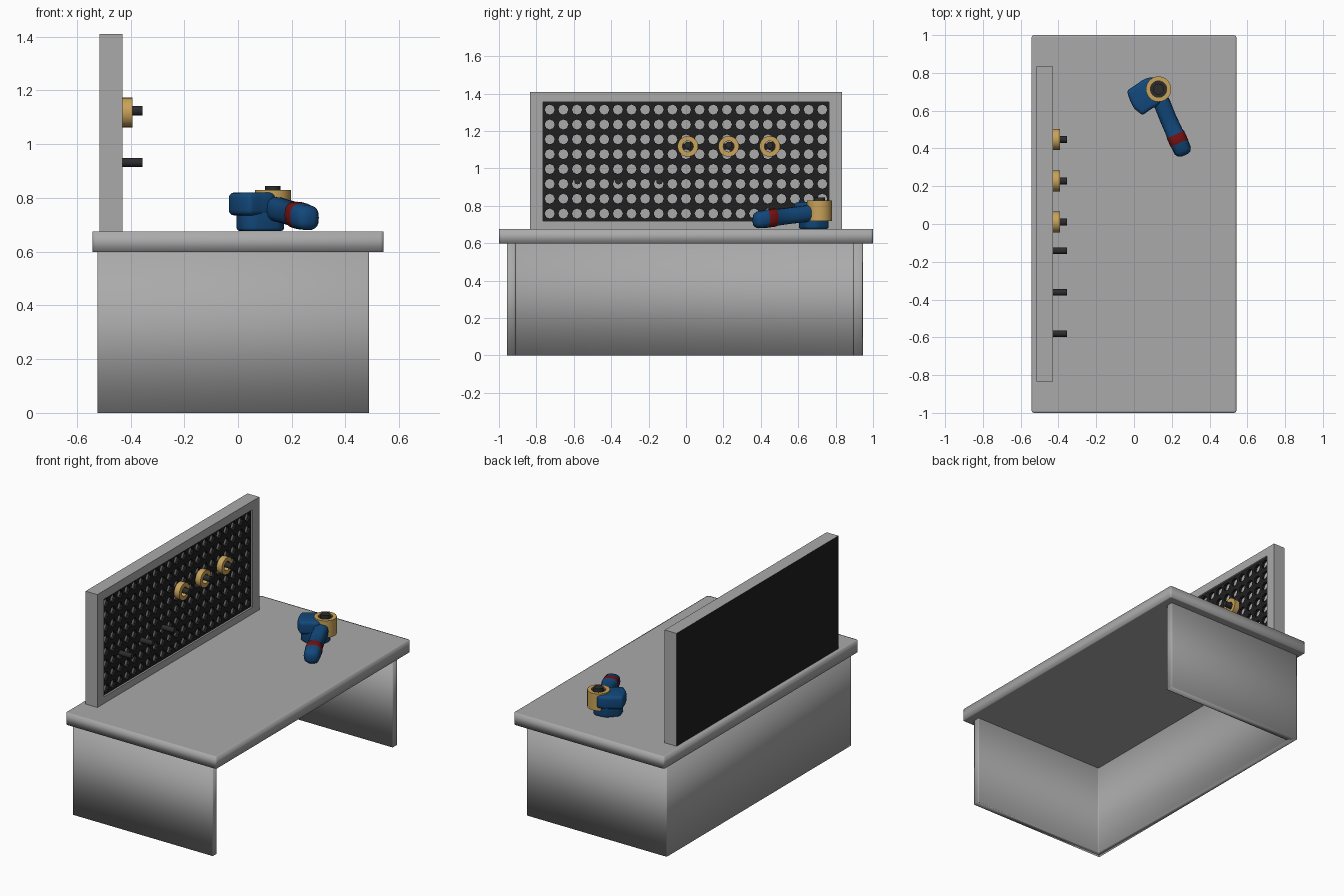
import bpy, bmesh, math
from mathutils import Vector, Matrix

if "Cube" in bpy.data.objects:
    bpy.data.objects.remove(bpy.data.objects["Cube"])

def material(name, c):
    m = bpy.data.materials.new(name)
    m.diffuse_color = (*c, 1)
    m.use_nodes = True
    m.node_tree.nodes["Principled BSDF"].inputs["Base Color"].default_value = m.diffuse_color
    return m

GREY = material("grey metal", (0.40, 0.40, 0.40))
BLACK = material("black board", (0.014, 0.014, 0.014))
DARK = material("dark peg", (0.025, 0.025, 0.025))
TAN = material("tan tape", (0.58, 0.36, 0.10))
BLUE = material("blue plastic", (0.006, 0.065, 0.20))
RED = material("red band", (0.19, 0.006, 0.006))

def finish(bm, name, mats, angle=40):
    bmesh.ops.recalc_face_normals(bm, faces=bm.faces[:])
    me = bpy.data.meshes.new(name)
    bm.to_mesh(me)
    bm.free()
    for m in mats:
        me.materials.append(m)
    for p in me.polygons:
        p.use_smooth = True
    me.set_sharp_from_angle(angle=math.radians(angle))
    ob = bpy.data.objects.new(name, me)
    bpy.context.collection.objects.link(ob)
    return ob

def prism(pts, z0, z1):
    bm = bmesh.new()
    f = bm.faces.new([bm.verts.new((x, y, z0)) for x, y in pts])
    r = bmesh.ops.extrude_face_region(bm, geom=[f])
    vs = [g for g in r["geom"] if isinstance(g, bmesh.types.BMVert)]
    bmesh.ops.translate(bm, vec=(0, 0, z1 - z0), verts=vs)
    bmesh.ops.recalc_face_normals(bm, faces=bm.faces[:])
    return bm

def rect(x0, x1, y0, y1):
    return [(x0, y0), (x1, y0), (x1, y1), (x0, y1)]

def vertical(bm):
    return [e for e in bm.edges if abs(e.verts[0].co.z - e.verts[1].co.z) > 0.01]

def bevel(bm, edges, w, seg):
    bmesh.ops.bevel(bm, geom=edges, offset=w, segments=seg, profile=0.5, affect='EDGES')

def revolve(name, profile, mat, at, axis_x=False, n=32):
    # closed (radius, height) profile spun around z, optionally laid along x
    bm = bmesh.new()
    rot = Matrix.Rotation(math.pi / 2, 3, 'Y') if axis_x else Matrix.Identity(3)
    rings = []
    for i in range(n):
        a = 2 * math.pi * i / n
        rings.append([bm.verts.new(rot @ Vector((r * math.cos(a), r * math.sin(a), h)) + Vector(at))
                      for r, h in profile])
    k = len(profile)
    for i in range(n):
        a, b = rings[i], rings[(i + 1) % n]
        for j in range(k):
            bm.faces.new((a[j], b[j], b[(j + 1) % k], a[(j + 1) % k]))
    bmesh.ops.remove_doubles(bm, verts=bm.verts[:], dist=1e-5)
    return finish(bm, name, [mat])

def ring(name, r0, r1, h, mat, at, axis_x=False):
    return revolve(name, [(r0, 0), (r1, 0), (r1, h), (r0, h)], mat, at, axis_x)

def peg(name, r, h, mat, at, axis_x=False):
    bm = bmesh.new()
    bmesh.ops.create_cone(bm, cap_ends=True, segments=20, radius1=r, radius2=r, depth=h)
    bmesh.ops.translate(bm, vec=(0, 0, h / 2), verts=bm.verts[:])
    if axis_x:
        bmesh.ops.rotate(bm, matrix=Matrix.Rotation(math.pi / 2, 3, 'Y'), verts=bm.verts[:])
    bmesh.ops.translate(bm, vec=at, verts=bm.verts[:])
    return finish(bm, name, [mat])

# bench top: soft-shaded sides, flat top and bottom
bm = prism(rect(-0.542, 0.542, -1, 1), 0.598, 0.675)
bevel(bm, vertical(bm), 0.012, 2)
caps = [f for f in bm.faces if abs(f.normal.z) > 0.9]
bmesh.ops.inset_individual(bm, faces=caps, thickness=0.012)
finish(bm, "bench_top", [GREY], 180)

# U-shaped base: two side panels and a back panel, open towards +x
bm = prism([(-0.523, -0.957), (0.488, -0.957), (0.488, -0.912), (-0.478, -0.912),
            (-0.478, 0.895), (0.488, 0.895), (0.488, 0.945), (-0.523, 0.945)], 0, 0.6)
bevel(bm, vertical(bm), 0.006, 2)
finish(bm, "bench_base", [GREY], 180)

# board frame with a shallow recess in front and a black back
Y, Z0, Z1 = 0.765, 0.719, 1.354
bm = prism(rect(-0.515, -0.43, -0.833, 0.833), 0.67, 1.41)
front = max(bm.faces, key=lambda f: f.normal.x)
back = min(bm.faces, key=lambda f: f.normal.x)
back.material_index = 1
bmesh.ops.inset_individual(bm, faces=[front], thickness=0.03)
bmesh.ops.translate(bm, vec=(0, 0, 0), verts=front.verts[:])
for v in front.verts:
    v.co.y = math.copysign(Y, v.co.y)
    v.co.z = Z1 if v.co.z > 1.04 else Z0
r = bmesh.ops.extrude_face_region(bm, geom=[front])
bmesh.ops.translate(bm, vec=(-0.03, 0, 0),
                    verts=[g for g in r["geom"] if isinstance(g, bmesh.types.BMVert)])
if front.is_valid:
    bmesh.ops.delete(bm, geom=[front], context='FACES_ONLY')
finish(bm, "board_frame", [GREY, BLACK], 30)

# perforated panel: one octagonal hole per cell
bm = bmesh.new()
NY, NZ = 21, 8
dy, dz = 2 * Y / NY, (Z1 - Z0) / NZ
outer = [(1, 0), (1, 1), (0, 1), (-1, 1), (-1, 0), (-1, -1), (0, -1), (1, -1)]
for i in range(NY):
    for j in range(NZ):
        cy, cz = -Y + (i + 0.5) * dy, Z0 + (j + 0.5) * dz
        O, I, B = [], [], []
        for k, (u, w) in enumerate(outer):
            a = k * math.pi / 4
            hy, hz = cy + 0.027 * math.cos(a), cz + 0.027 * math.sin(a)
            O.append(bm.verts.new((-0.442, cy + u * dy / 2, cz + w * dz / 2)))
            I.append(bm.verts.new((-0.442, hy, hz)))
            B.append(bm.verts.new((-0.459, hy, hz)))
        for k in range(8):
            n = (k + 1) % 8
            bm.faces.new((O[k], O[n], I[n], I[k]))
            bm.faces.new((I[k], I[n], B[n], B[k]))
bmesh.ops.remove_doubles(bm, verts=bm.verts[:], dist=1e-5)
finish(bm, "perforated_panel", [BLACK], 30)

# pegs, with tape rolls on the upper row
for i, y in enumerate((-0.58, -0.362, -0.142)):
    peg(f"lower_peg_{i + 1}", 0.017, 0.1, DARK, (-0.455, y, 0.932), True)
for i, y in enumerate((0.01, 0.228, 0.448)):
    peg(f"upper_peg_{i + 1}", 0.018, 0.1, DARK, (-0.455, y, 1.125), True)
    ring(f"tape_roll_{i + 1}", 0.029, 0.055, 0.038, TAN, (-0.43, y, 1.118), True)

# tape dispenser head and foot
head = [(-0.038, 0.705), (-0.022, 0.655), (0.0, 0.612), (0.045, 0.575), (0.085, 0.605),
        (0.13, 0.63), (0.15, 0.68), (0.10, 0.78), (0.055, 0.768)]
bm = prism(head, 0.735, 0.82)
bevel(bm, vertical(bm), 0.012, 2)
bevel(bm, [e for f in bm.faces if abs(f.normal.z) > 0.9 for e in f.edges], 0.02, 4)
finish(bm, "dispenser_head", [BLUE], 60)
foot = [(-0.01, 0.69), (0.015, 0.62), (0.06, 0.60), (0.16, 0.64), (0.175, 0.70), (0.13, 0.765), (0.05, 0.755)]
bm = prism(foot, 0.677, 0.745)
bevel(bm, vertical(bm), 0.015, 2)
bevel(bm, [e for f in bm.faces if f.normal.z < -0.9 for e in f.edges], 0.012, 3)
finish(bm, "dispenser_foot", [BLUE], 60)

# handle lofted from oval sections: x, y, z, half width, half height
sections = [(0.125, 0.69, 0.765, 0.040, 0.040), (0.15, 0.635, 0.757, 0.045, 0.045),
            (0.18, 0.56, 0.748, 0.045, 0.044), (0.215, 0.482, 0.738, 0.046, 0.045),
            (0.219, 0.474, 0.737, 0.050, 0.049), (0.240, 0.428, 0.731, 0.050, 0.049),
            (0.244, 0.420, 0.730, 0.048, 0.047), (0.258, 0.388, 0.726, 0.047, 0.046),
            (0.266, 0.371, 0.724, 0.036, 0.036), (0.269, 0.364, 0.723, 0.018, 0.018)]
bm = bmesh.new()
side = Vector((0.91, 0.41, 0))
loops = []
for x, y, z, w, h in sections:
    loop = []
    for k in range(20):
        a = 2 * math.pi * k / 20
        c, s = math.cos(a), math.sin(a)
        c, s = (math.copysign(abs(t) ** 0.75, t) for t in (c, s))
        loop.append(bm.verts.new(Vector((x, y, z)) + side * (w * c) + Vector((0, 0, h * s))))
    loops.append(loop)
for i in range(len(loops) - 1):
    for k in range(20):
        n = (k + 1) % 20
        f = bm.faces.new((loops[i][k], loops[i][n], loops[i + 1][n], loops[i + 1][k]))
        f.material_index = 1 if i == 4 else 0
bm.faces.new(loops[0])
bm.faces.new(loops[-1])
finish(bm, "dispenser_handle", [BLUE, RED], 60)

# tape roll and hub on the dispenser
ring("dispenser_tape", 0.043, 0.067, 0.11, TAN, (0.13, 0.714, 0.719))
peg("dispenser_core", 0.043, 0.095, DARK, (0.13, 0.714, 0.725))
peg("dispenser_hub", 0.029, 0.10, DARK, (0.13, 0.714, 0.745))
